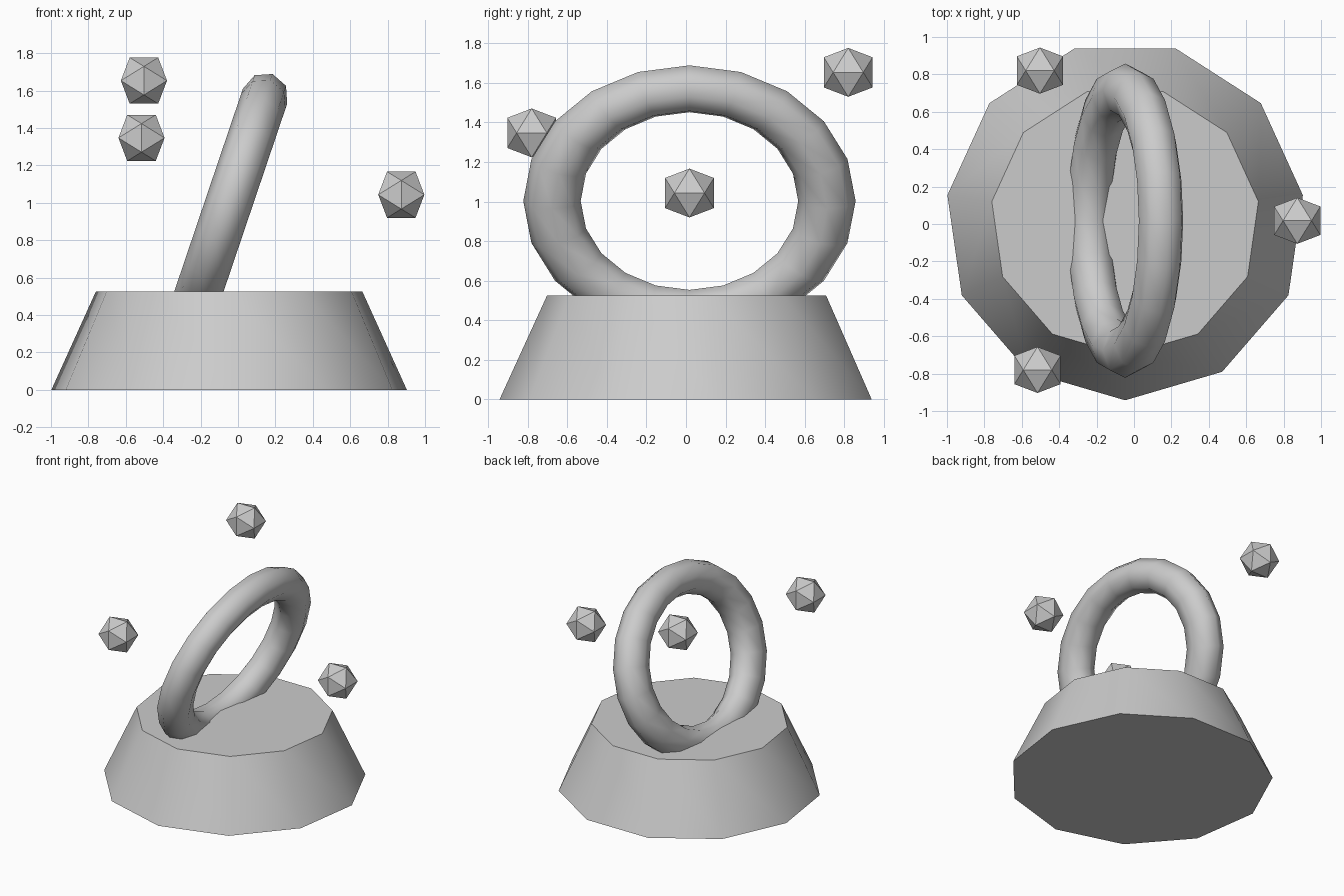
import bpy
from math import radians, pi

if "Cube" in bpy.data.objects:
    bpy.data.objects.remove(bpy.data.objects["Cube"])

CX, CY = -0.0475, 0.0175   # shared axis of base and ring


def finish(name, smooth_angle=None):
    """Name the active object, apply its transform and set its shading."""
    obj = bpy.context.object
    obj.name = name
    bpy.ops.object.transform_apply(location=False, rotation=True, scale=True)
    if smooth_angle:
        bpy.ops.object.shade_smooth_by_angle(angle=radians(smooth_angle))
    return obj


# Tapered eleven-sided pedestal, one corner pointing to the front
H = 0.525
bpy.ops.mesh.primitive_cone_add(vertices=11, radius1=0.96, radius2=0.72, depth=H,
                                location=(CX, CY, H / 2), rotation=(0, 0, pi))
finish("pedestal", 40)

# Oval ring, leaning to the right and sunk into the pedestal
bpy.ops.mesh.primitive_torus_add(major_segments=20, minor_segments=8,
                                 major_radius=0.695, minor_radius=0.145,
                                 location=(CX, CY, 1.0025),
                                 rotation=(0, radians(-71.3), 0))
bpy.context.object.scale = (0.862, 1.0, 0.862)
finish("leaning_ring", 80)

# Three floating faceted stones around the ring, each with an edge on top
stones = [("stone_right", (0.873, 0.0175, 1.043)),
          ("stone_back", (-0.503, 0.82, 1.653)),
          ("stone_front", (-0.516, -0.78, 1.347))]
for name, loc in stones:
    bpy.ops.mesh.primitive_ico_sphere_add(subdivisions=1, radius=0.145, location=loc,
                                          rotation=(0, radians(-31.7), 0))
    finish(name)
